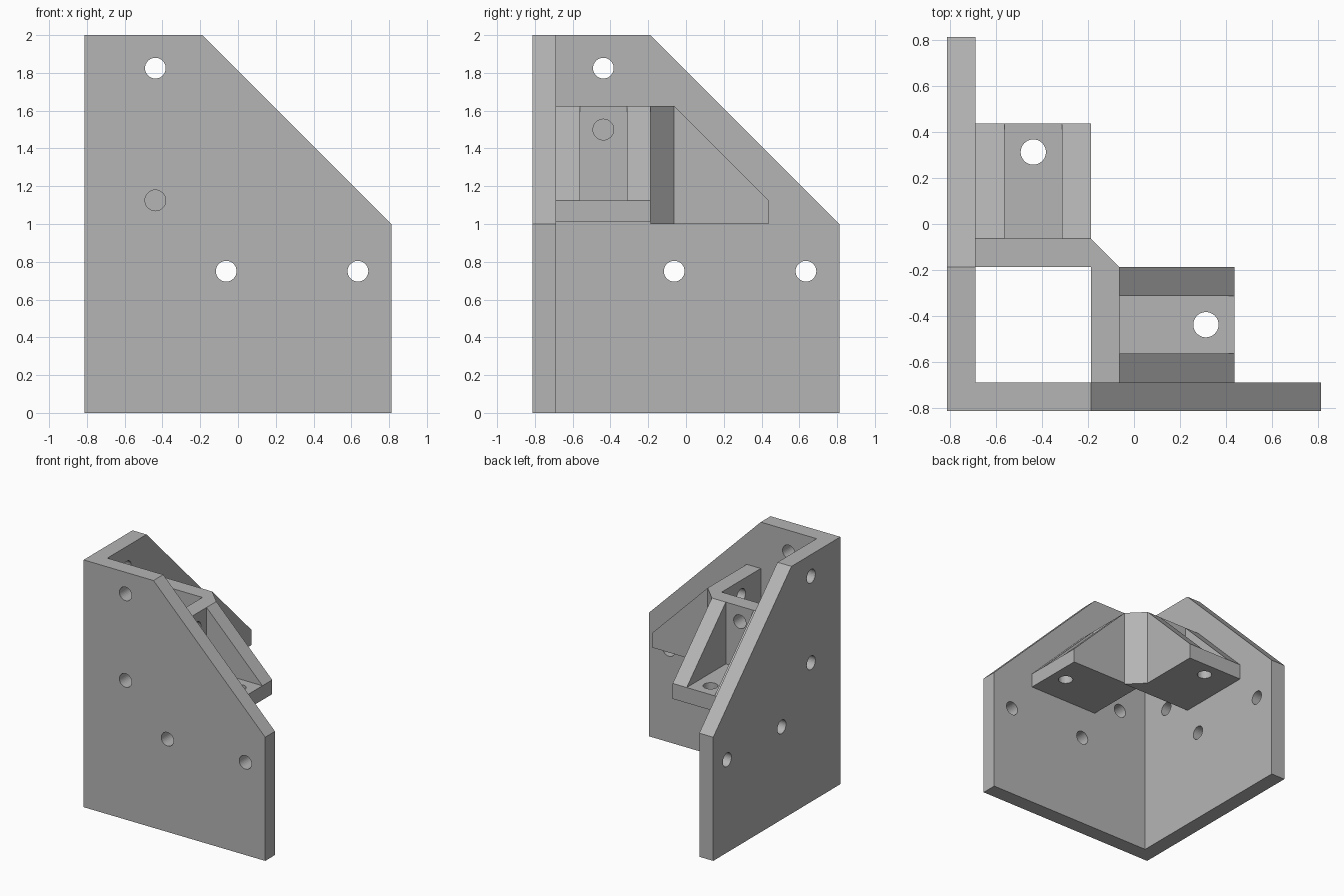
import bpy, bmesh
from mathutils import Vector, Matrix

cube = bpy.data.objects.get("Cube")
if cube:
    bpy.data.objects.remove(cube, do_unlink=True)

GREY = (0.46, 0.46, 0.46, 1)
grey = bpy.data.materials.new("plain grey")
grey.use_nodes = True
grey.diffuse_color = GREY
grey.node_tree.nodes["Principled BSDF"].inputs["Base Color"].default_value = GREY

# Shared levels: outer edge, inner plate face, wall inside and outside, shelf end
OUT, FACE, IN, WALL, END = 0.8125, -0.6875, -0.1875, -0.0625, 0.4375
THICK, HOLE = 0.125, 0.055
MID = (FACE + IN) / 2


def add_object(name, bm):
    bmesh.ops.recalc_face_normals(bm, faces=bm.faces)
    mesh = bpy.data.meshes.new(name)
    bm.to_mesh(mesh)
    bm.free()
    mesh.materials.append(grey)
    obj = bpy.data.objects.new(name, mesh)
    bpy.context.collection.objects.link(obj)
    return obj


def prism(name, outline, start, depth, axis, swap=False):
    """Extrude a 2D outline along an axis; swap exchanges x and y."""
    def place(u, v, w):
        p = [u, v]
        p.insert(axis, w)
        return Vector((p[1], p[0], p[2]) if swap else p)
    bm = bmesh.new()
    face = bm.faces.new([bm.verts.new(place(u, v, start)) for u, v in outline])
    ext = bmesh.ops.extrude_face_region(bm, geom=[face])
    verts = [g for g in ext["geom"] if isinstance(g, bmesh.types.BMVert)]
    bmesh.ops.translate(bm, verts=verts, vec=place(0, 0, depth))
    return add_object(name, bm)


def rect(u0, u1, v0, v1):
    return [(u0, v0), (u1, v0), (u1, v1), (u0, v1)]


def drill(obj, centres, axis, swap=False):
    """Cut round holes along an axis and keep the finished mesh."""
    bm = bmesh.new()
    for c in centres:
        p = Vector((c[1], c[0], c[2]) if swap else c)
        along = 1 - axis if swap and axis < 2 else axis
        direction = Vector([float(i == along) for i in range(3)])
        turn = direction.to_track_quat('Z', 'Y').to_matrix().to_4x4()
        bmesh.ops.create_cone(bm, cap_ends=True, segments=32, radius1=HOLE,
                              radius2=HOLE, depth=THICK * 2,
                              matrix=Matrix.Translation(p) @ turn)
    cutter = add_object("hole_cutter", bm)
    cutter.hide_render = True
    mod = obj.modifiers.new("holes", 'BOOLEAN')
    mod.operation, mod.solver, mod.object = 'DIFFERENCE', 'EXACT', cutter
    graph = bpy.context.evaluated_depsgraph_get()
    mesh = bpy.data.meshes.new_from_object(obj.evaluated_get(graph))
    obj.modifiers.clear()
    obj.data = mesh
    bpy.data.objects.remove(cutter, do_unlink=True)
    # Smooth only the hole walls
    for poly in mesh.polygons:
        n = poly.normal
        poly.use_smooth = False
    obj.data.name = obj.name


# Two large plates with a sloping corner, meeting at a right angle
for name, swap, edge in (("front_plate", False, -OUT), ("right_plate", True, FACE)):
    outline = [(edge, 0), (OUT, 0), (OUT, 1), (IN, 2), (edge, 2)]
    plate = prism(name, outline, -OUT, THICK, 1, swap)
    y = (FACE - OUT) / 2
    drill(plate, [(MID, y, 1.825), (MID, y, 1.125),
                  (WALL, y, 0.75), (0.635, y, 0.75)], 1, swap)

# Two matching brackets: upright wall, drilled shelf and a pair of gussets
for side, swap, base in (("back", False, 1.0), ("left", True, 1.01)):
    wall = prism(side + "_wall", rect(FACE, IN, base, 1.625), IN, THICK, 1, swap)
    drill(wall, [(MID, (IN + WALL) / 2, 1.5)], 1, swap)

    shelf = prism(side + "_shelf", rect(FACE, IN, WALL, END), base, 1.125 - base, 2, swap)
    drill(shelf, [(MID, 0.3125, 1.06)], 2, swap)

    slope = [(WALL, 1.125), (END, 1.125), (WALL, 1.625)]
    for label, start in (("inner", FACE), ("outer", IN - THICK)):
        prism(f"{side}_{label}_gusset", slope, start, THICK, 0, swap)

# Chamfered post joining the two walls
prism("corner_post", [(IN, IN), (WALL, IN), (IN, WALL)], 1.0, 0.625, 2)
